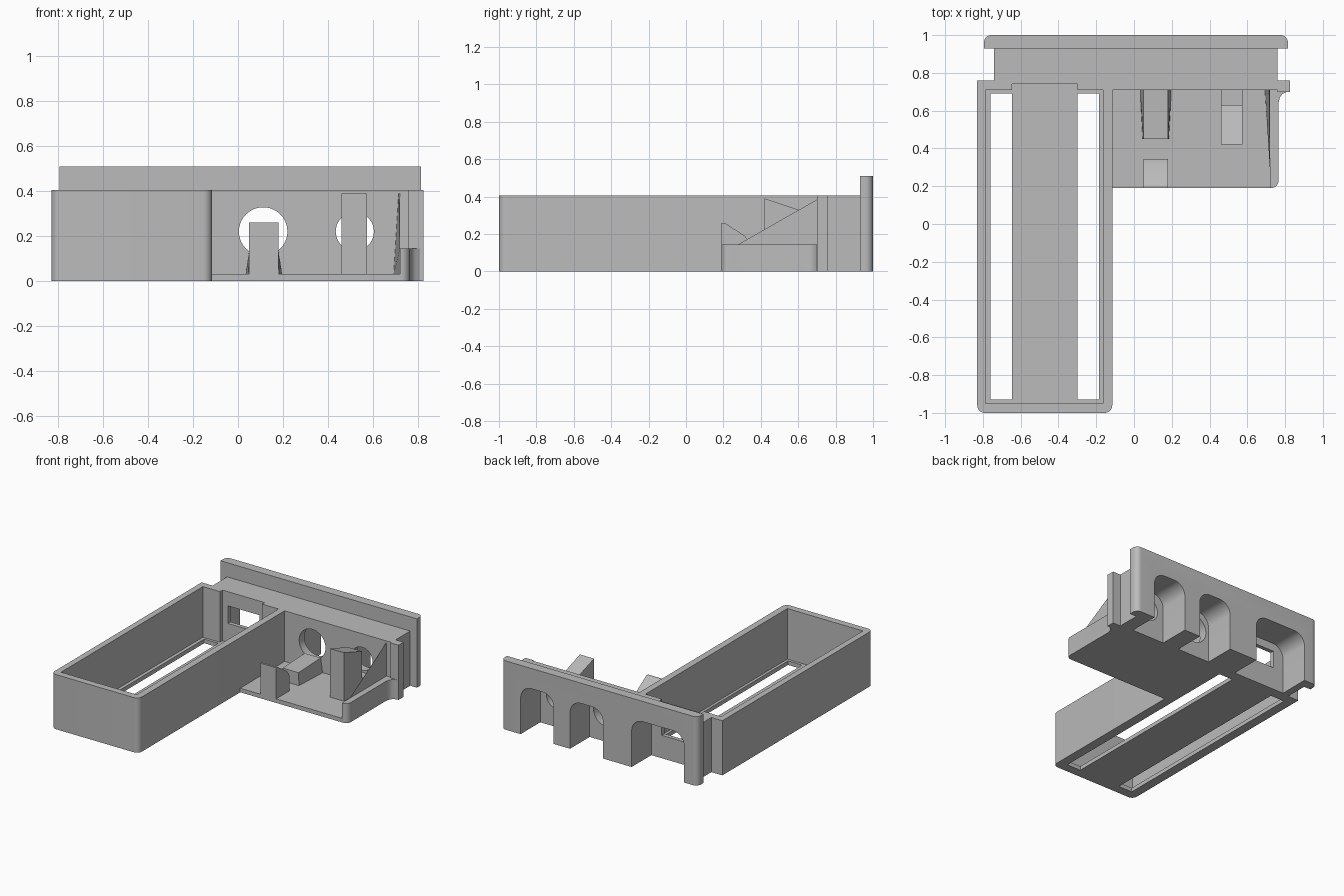
import bpy, bmesh, math
from mathutils import Vector

cube = bpy.data.objects.get("Cube")
if cube:
    bpy.data.objects.remove(cube, do_unlink=True)

grey = bpy.data.materials.new("plain grey")
grey.use_nodes = True
grey.diffuse_color = (0.5, 0.5, 0.5, 1)
grey.node_tree.nodes["Principled BSDF"].inputs["Base Color"].default_value = (0.5, 0.5, 0.5, 1)

PLACE = {"x": lambda a, b, h: (h, a, b),
         "y": lambda a, b, h: (a, h, b),
         "z": lambda a, b, h: (a, b, h)}


def rounded(points, steps=8):
    """Replace right-angle corners given as (a, b, radius) by arcs."""
    out = []
    for i, p in enumerate(points):
        c = Vector(p[:2])
        if len(p) == 2:
            out.append(c)
            continue
        d1 = (Vector(points[i - 1][:2]) - c).normalized() * p[2]
        d2 = (Vector(points[(i + 1) % len(points)][:2]) - c).normalized() * p[2]
        for k in range(steps + 1):
            t = math.pi / 2 * k / steps
            out.append(c + d1 + d2 - d2 * math.cos(t) - d1 * math.sin(t))
    return out


def finish(name, bm):
    bmesh.ops.recalc_face_normals(bm, faces=bm.faces)
    mesh = bpy.data.meshes.new(name)
    bm.to_mesh(mesh)
    bm.free()
    mesh.materials.append(grey)
    ob = bpy.data.objects.new(name, mesh)
    bpy.context.collection.objects.link(ob)
    return ob


def prism(name, points, axis, lo, hi):
    bm = bmesh.new()
    base = bm.faces.new([bm.verts.new(PLACE[axis](a, b, lo)) for a, b in rounded(points)])
    new = bmesh.ops.extrude_face_region(bm, geom=[base])["geom"]
    move = Vector(PLACE[axis](0, 0, hi - lo))
    bmesh.ops.translate(bm, vec=move, verts=[v for v in new if isinstance(v, bmesh.types.BMVert)])
    return finish(name, bm)


def rect(a0, a1, b0, b1):
    return [(a0, b0), (a1, b0), (a1, b1), (a0, b1)]


def box(name, x, y, z):
    return prism(name, rect(*x, *y), "z", *z)


def hull(name, points):
    bm = bmesh.new()
    for p in points:
        bm.verts.new(p)
    bmesh.ops.convex_hull(bm, input=bm.verts)
    return finish(name, bm)


def cut(ob, cutters):
    for c in cutters:
        mod = ob.modifiers.new("cut", "BOOLEAN")
        mod.operation = "DIFFERENCE"
        mod.solver = "EXACT"
        mod.object = c
    bpy.context.view_layer.update()
    result = ob.evaluated_get(bpy.context.evaluated_depsgraph_get())
    mesh = bpy.data.meshes.new_from_object(result)
    ob.modifiers.clear()
    ob.data = mesh


TOP, FLOOR = 0.405, 0.03

# Main bodies
tray = prism("long_tray", [(-0.83, -1, 0.04), (-0.115, -1, 0.04), (-0.115, 0.76), (-0.83, 0.76)],
             "z", 0, TOP)
block = prism("connector_block",
              [(-0.74, 0.93), (-0.74, 0.76), (-0.115, 0.76), (-0.115, 0.71), (0.76, 0.71),
               (0.76, 0.70), (0.825, 0.70), (0.825, 0.76), (0.76, 0.76), (0.76, 0.93)], "z", 0, TOP)
plate = prism("back_plate", [(-0.795, 0.93), (0.815, 0.93), (0.815, 1, 0.04), (-0.795, 1, 0.04)],
              "z", 0, 0.51)

# Tray cavity, floor slots and rear pocket
tray_cuts = [box("cavity", (-0.785, -0.165), (-0.95, 0.71), (FLOOR, 1)),
             box("pocket", (-0.645, -0.30), (0.6, 0.74), (FLOOR, 1))]
for x in ((-0.76, -0.645), (-0.30, -0.185)):
    tray_cuts.append(box("slot", x, (-0.93, 0.69), (-1, 0.2)))
window = box("window", (-0.60, -0.34), (0.72, 0.85), (0.17, 0.30))

# Arched niches behind the ports, open below
niches = []
for x, half in ((-0.47, 0.215), (0.115, 0.135), (0.52, 0.135)):
    niches.append(prism("niche", [(x - half, -0.1), (x + half, -0.1), (x + half, 0.36, 0.09),
                                  (x - half, 0.36, 0.09)], "y", 0.77, 1.1))

# Round port holes
holes = []
for x, r in ((0.112, 0.108), (0.52, 0.085)):
    ring = [(x + r * math.cos(i * math.tau / 40), 0.22 + r * math.sin(i * math.tau / 40))
            for i in range(40)]
    holes.append(prism("hole", ring, "y", 0.6, 0.85))

cut(tray, tray_cuts + [window])
cut(block, niches + holes + [window])
cut(plate, niches)
for c in tray_cuts + niches + holes + [window]:
    bpy.data.objects.remove(c, do_unlink=True)

# Side shelf with its low rounded wall
prism("shelf_floor", [(-0.115, 0.19), (0.765, 0.19, 0.04), (0.765, 0.71), (-0.115, 0.71)],
      "z", 0, FLOOR)
prism("shelf_side_wall", [(0.72, 0.19), (0.765, 0.19, 0.04), (0.765, 0.64),
                          (0.772, 0.67), (0.785, 0.688), (0.81, 0.70), (0.765, 0.71), (0.72, 0.71)],
      "z", 0, 0.145)
hull("wall_gusset", [(0.693, 0.71, FLOOR), (0.72, 0.71, FLOOR), (0.72, 0.28, FLOOR),
                     (0.72, 0.28, 0.145), (0.72, 0.71, 0.39), (0.715, 0.71, 0.39)])

# Board stops and supports
prism("front_stop", [(0.19, 0.02), (0.19, 0.26), (0.205, 0.26), (0.315, 0.19), (0.345, 0.145),
                     (0.345, 0.02)], "x", 0.05, 0.18)
hull("port_rest", [(0.115 + s * w, y, z) for s in (-1, 1)
                   for w, y, z in ((0.07, 0.45, 0.02), (0.065, 0.45, 0.125),
                                   (0.083, 0.71, 0.02), (0.065, 0.71, 0.135))])
prism("tall_post", [(0.42, 0.02), (0.42, 0.39), (0.63, 0.32), (0.63, 0.02)], "x", 0.46, 0.575)
box("post_step", (0.46, 0.575), (0.63, 0.71), (0.02, 0.12))

# Smooth the fillets, keep the edges crisp
bpy.ops.object.select_all(action="DESELECT")
for ob in bpy.context.scene.objects:
    if ob.type == "MESH":
        ob.select_set(True)
        bpy.context.view_layer.objects.active = ob
bpy.ops.object.shade_smooth_by_angle(angle=math.radians(30))
